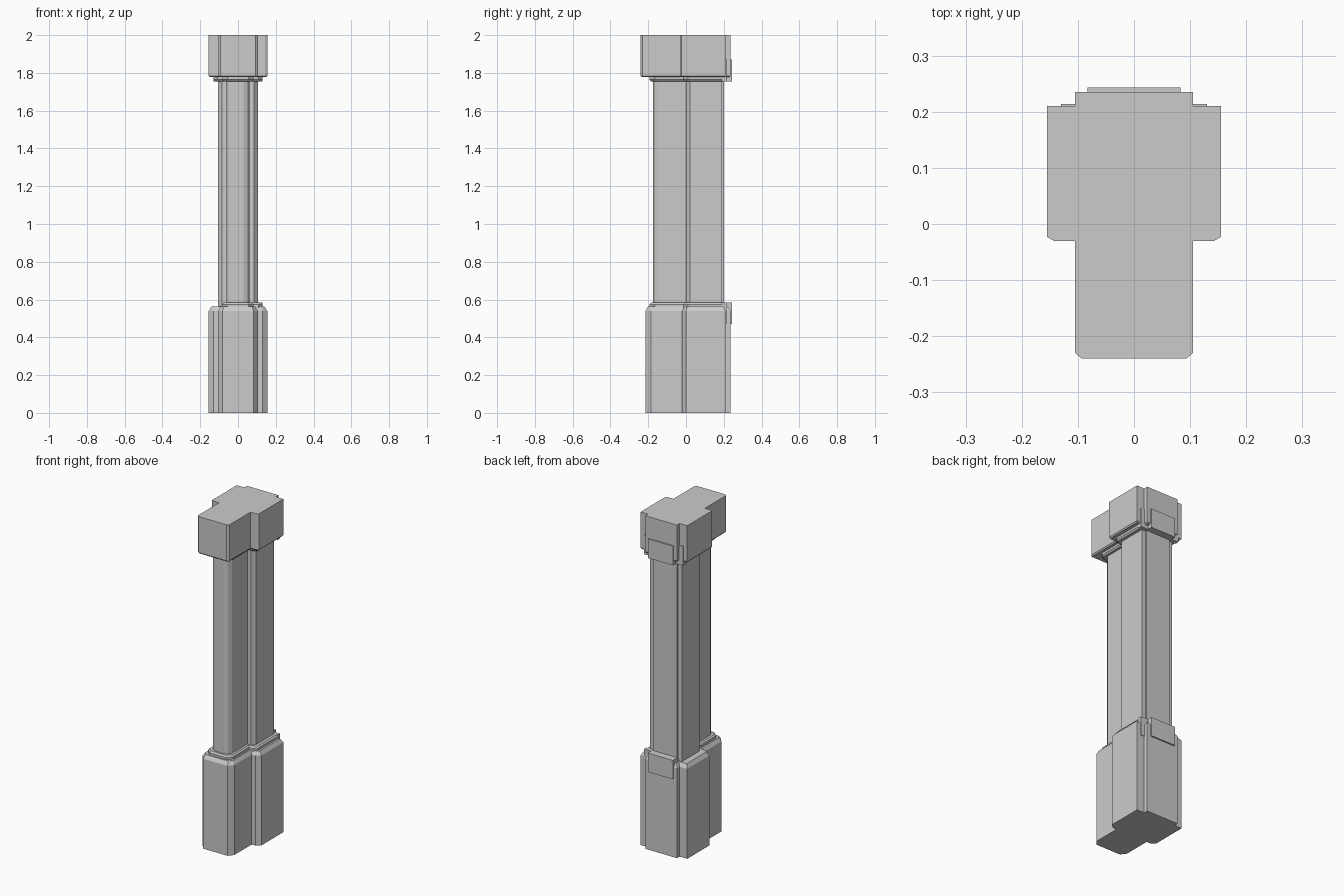
import bpy, bmesh
from mathutils import Vector

if "Cube" in bpy.data.objects:
    bpy.data.objects.remove(bpy.data.objects["Cube"])


def mirrored(half):
    """Close a right-hand half outline (front to back) across x = 0."""
    return half + [(-x, y) for x, y in reversed(half)]


def inset(pts, d):
    """Move a counter-clockwise outline inward by d, with mitred corners."""
    out = []
    for i, p in enumerate(pts):
        p = Vector(p)
        a = (p - Vector(pts[i - 1])).normalized()
        b = (Vector(pts[(i + 1) % len(pts)]) - p).normalized()
        na, nb = Vector((-a.y, a.x)), Vector((-b.y, b.x))
        q = p + (na + nb) * d / (1 + na.dot(nb))
        out.append((q.x, q.y))
    return out


def stack(name, outline, levels):
    """Loft an outline through (z, inset) levels."""
    bm = bmesh.new()
    rings = [[bm.verts.new((x, y, z)) for x, y in (inset(outline, d) if d else outline)]
             for z, d in levels]
    n = len(outline)
    for lo, hi in zip(rings, rings[1:]):
        for i in range(n):
            j = (i + 1) % n
            bm.faces.new((lo[i], lo[j], hi[j], hi[i]))
    bm.faces.new(rings[0][::-1])
    bm.faces.new(rings[-1])
    bmesh.ops.recalc_face_normals(bm, faces=bm.faces)
    me = bpy.data.meshes.new(name)
    bm.to_mesh(me)
    bm.free()
    ob = bpy.data.objects.new(name, me)
    bpy.context.collection.objects.link(ob)
    return ob


def box(name, x0, x1, y0, y1, z0, z1):
    return stack(name, [(x0, y0), (x1, y0), (x1, y1), (x0, y1)], [(z0, 0), (z1, 0)])


# Pedestal with chamfered corners and sloped top edge
base = mirrored([(.082, -.215), (.105, -.185), (.105, -.02), (.13, -.02), (.155, 0),
                 (.155, .21), (.105, .21), (.105, .235)])
stack("pedestal", base, [(0, 0), (.54, 0), (.562, .014)])

# Slender shaft
shaft = mirrored([(.03, -.174), (.05, -.165), (.062, -.145), (.062, 0), (.085, 0),
                  (.105, .02), (.105, .19), (.08, .19), (.08, .2)])
stack("shaft", shaft, [(.55, 0), (1.79, 0)])

# Capital block with a fine lower edge
capital = mirrored([(.093, -.24), (.105, -.23), (.105, -.03), (.143, -.03), (.155, -.023),
                    (.155, .21), (.105, .21), (.105, .235)])
stack("capital", capital, [(1.777, .006), (1.784, 0), (2, 0)])

# Collars where the shaft meets the blocks
narrow = mirrored([(.055, -.193), (.083, -.165), (.083, .205)])
wide = mirrored([(.108, -.012), (.13, .01), (.13, .205)])
wide_right = [(0, -.012), (.108, -.012), (.13, .01), (.13, .205), (0, .205)]
lower = [(.555, 0), (.575, 0), (.584, .008)]
upper = [(1.755, .008), (1.764, 0), (1.785, 0)]
stack("lower_collar_narrow", narrow, lower)
stack("lower_collar_wide", wide_right, lower)
stack("upper_collar_narrow", narrow, upper)
stack("upper_collar_wide", wide, upper)

# Back plates overlapping the blocks
for part, z0, z1, left in (("lower", .47, .584, 0), ("upper", 1.755, 1.87, -.13)):
    box(part + "_back_plate", -.083, .083, .2, .243, z0, z1)
    box(part + "_side_plate", left, .13, .19, .214, z0, z1)
